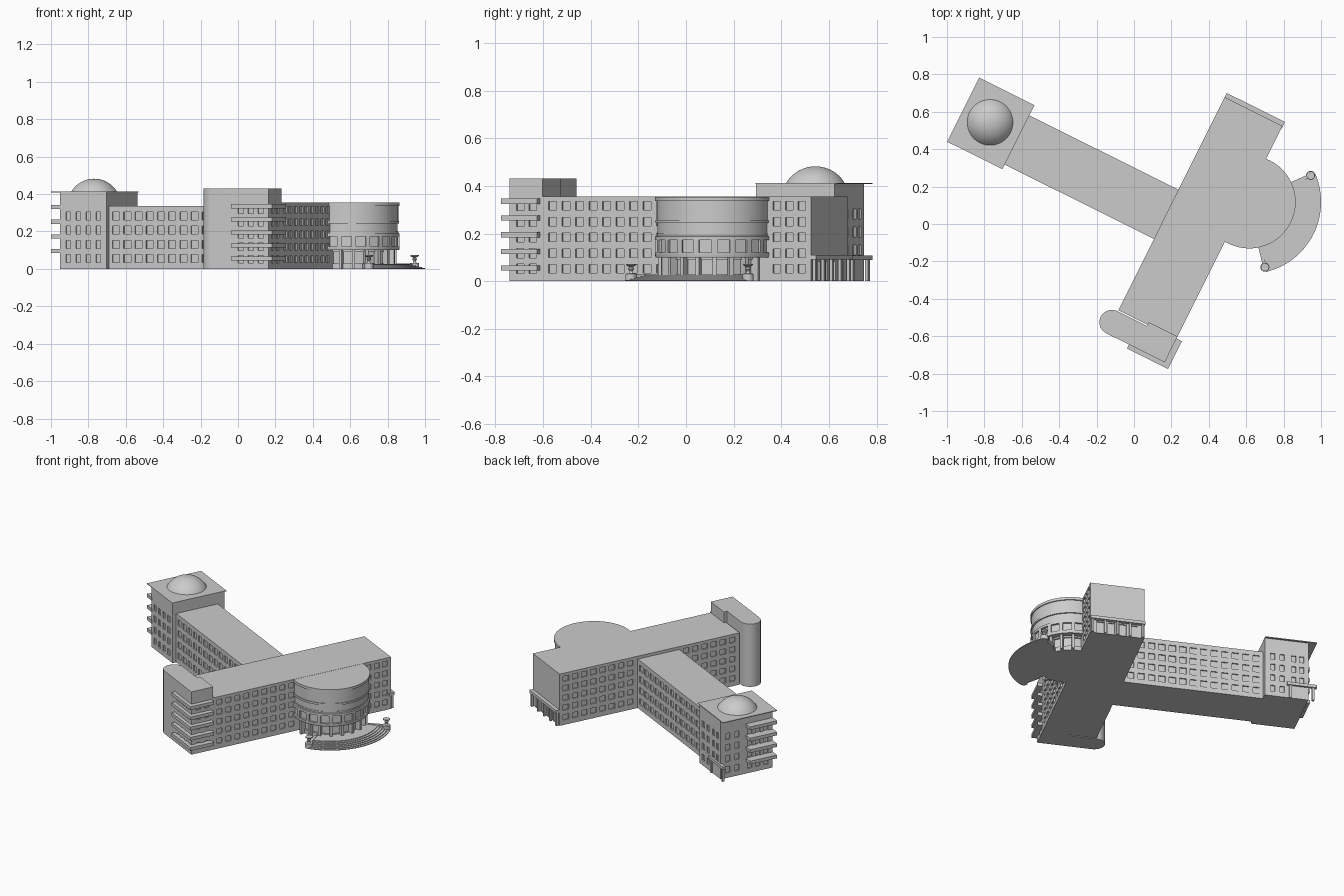
import bpy, bmesh, math
from mathutils import Matrix, Vector

if "Cube" in bpy.data.objects:
    bpy.data.objects.remove(bpy.data.objects["Cube"])

TURN = -math.radians(26.5)      # whole building is turned about z
RC = (0.499, 0.380)             # rotunda centre in building coordinates


def finish(name, bm, smooth=False):
    bmesh.ops.recalc_face_normals(bm, faces=bm.faces)
    me = bpy.data.meshes.new(name)
    bm.to_mesh(me)
    bm.free()
    ob = bpy.data.objects.new(name, me)
    ob.rotation_euler.z = TURN
    bpy.context.collection.objects.link(ob)
    if smooth:
        activate(ob)
        bpy.ops.object.shade_smooth_by_angle(angle=math.radians(30))
    return ob


def activate(ob):
    bpy.ops.object.select_all(action='DESELECT')
    ob.select_set(True)
    bpy.context.view_layer.objects.active = ob


def add_box(bm, x0, x1, y0, y1, z0, z1, m=Matrix()):
    mid = Matrix.Translation(((x0 + x1) / 2, (y0 + y1) / 2, (z0 + z1) / 2))
    bmesh.ops.create_cube(bm, size=1, matrix=m @ mid @ Matrix.Diagonal((x1 - x0, y1 - y0, z1 - z0, 1)))


def boxes(name, items):
    bm = bmesh.new()
    for b in items:
        add_box(bm, *b)
    return finish(name, bm)


def prism(name, pts, z0, z1, smooth=False):
    bm = bmesh.new()
    f = bm.faces.new([bm.verts.new((x, y, z0)) for x, y in pts])
    r = bmesh.ops.extrude_face_region(bm, geom=[f])
    bmesh.ops.translate(bm, vec=(0, 0, z1 - z0), verts=[v for v in r['geom'] if isinstance(v, bmesh.types.BMVert)])
    return finish(name, bm, smooth)


def lathe(name, profile, centre, steps=72):
    bm = bmesh.new()
    vs = [bm.verts.new((centre[0] + r, centre[1], z)) for r, z in profile]
    es = [bm.edges.new(p) for p in zip(vs, vs[1:])]
    bmesh.ops.spin(bm, geom=vs + es, cent=(*centre, 0), axis=(0, 0, 1), angle=2 * math.pi, steps=steps)
    bmesh.ops.remove_doubles(bm, verts=bm.verts, dist=1e-5)
    return finish(name, bm, True)


def around(angle):
    return Matrix.Translation((*RC, 0)) @ Matrix.Rotation(angle, 4, 'Z')


def cut(ob, cutter):
    cutter.hide_render = True
    mod = ob.modifiers.new('windows', 'BOOLEAN')
    mod.object, mod.operation, mod.solver = cutter, 'DIFFERENCE', 'EXACT'
    activate(ob)
    bpy.ops.object.modifier_apply(modifier=mod.name)
    bpy.data.objects.remove(cutter)


D = 0.008                       # window reveal depth


def windows(side, pos, a, b, n, rows, w, h):
    """n columns between a and b on a wall lying at x=pos or y=pos."""
    out = []
    for i in range(n):
        c = a + (b - a) * (i + 0.5) / n
        for z in rows:
            s, t = (pos - D, pos + D), (c - w / 2, c + w / 2)
            out.append((*s, *t, z - h / 2, z + h / 2) if side == 'x' else (*t, *s, z - h / 2, z + h / 2))
    return out


five = [0.052 + 0.066 * i for i in range(5)]
four = [0.055 + 0.076 * i for i in range(4)]

# main wing
main = boxes('main_wing', [(0.131, 0.477, -0.45, 0.823, 0, 0.355)])
cut(main, boxes('main_cutters',
    windows('x', 0.477, -0.42, 0.15, 9, five, 0.036, 0.036) +
    windows('x', 0.477, 0.635, 0.81, 3, five, 0.036, 0.036) +
    windows('x', 0.131, -0.43, -0.04, 6, five, 0.04, 0.036) +
    windows('x', 0.131, 0.29, 0.81, 8, five, 0.04, 0.036) +
    windows('y', 0.823, 0.16, 0.45, 4, [0.042], 0.045, 0.08)))

# rear wing
rear = boxes('rear_wing', [(-0.78, 0.15, -0.024, 0.27, 0, 0.335)])
cut(rear, boxes('rear_cutters',
    windows('y', -0.024, -0.75, 0.12, 13, four, 0.042, 0.042) +
    windows('y', 0.27, -0.75, 0.12, 13, four, 0.042, 0.042)))

# end block carrying the dome
block = boxes('end_block', [(-1.037, -0.76, -0.05, 0.318, 0, 0.41)])
cut(block, boxes('block_cutters',
    windows('y', -0.05, -1.02, -0.78, 4, four, 0.028, 0.042) +
    windows('y', 0.318, -0.90, -0.78, 2, four, 0.028, 0.042) +
    windows('y', 0.318, -1.02, -0.92, 2, four[1:], 0.028, 0.042) +
    windows('x', -1.037, -0.03, 0.14, 3, four, 0.032, 0.045) +
    windows('x', -1.037, 0.17, 0.30, 2, four, 0.03, 0.042)))
boxes('end_block_roof', [(-1.09, -0.76, -0.052, 0.331, 0.408, 0.413)])
boxes('end_block_balconies', [(-1.09, -1.03, -0.052, 0.14, z - 0.011, z + 0.011)
                              for z in (0.095, 0.173, 0.252, 0.33)])
boxes('side_entrance', [(-1.09, -0.90, 0.31, 0.331, 0.088, 0.108),
                        (-1.075, -1.06, 0.31, 0.326, 0, 0.09),
                        (-0.93, -0.915, 0.31, 0.326, 0, 0.09)])

# dome, a shallow spherical cap
R, H = 0.143, 0.07
A = math.acos((R - H) / R)
lathe('dome', [(R * math.sin(A * i / 16), 0.412 + R * math.cos(A * i / 16) - (R - H))
               for i in range(17)], (-0.931, 0.143), 48)

# stair tower with rounded end
arc = [(0.128 - 0.066 * math.sin(math.pi * i / 24), -0.523 + 0.066 * math.cos(math.pi * i / 24))
       for i in range(25)]
tower = prism('tower', arc + [(0.477, -0.589), (0.477, -0.434), (0.306, -0.434), (0.306, -0.457)],
              0, 0.43, True)
cut(tower, boxes('tower_cutters',
    windows('y', -0.589, 0.28, 0.46, 3, five, 0.035, 0.04) +
    windows('x', 0.477, -0.57, -0.45, 2, five, 0.035, 0.04)))
boxes('tower_balconies', [b for i in range(5) for z in [0.055 + 0.07 * i] for b in (
    (0.263, 0.509, -0.613, -0.58, z - 0.011, z + 0.011),
    (0.47, 0.509, -0.613, -0.446, z - 0.011, z + 0.011))])

# rotunda
rot = lathe('rotunda', [(0, 0.0), (0.205, 0.0), (0.205, 0.1), (0.245, 0.1), (0.248, 0.112), (0.248, 0.188),
                        (0.241, 0.19), (0.241, 0.2), (0.238, 0.2), (0.238, 0.244), (0.246, 0.244), (0.246, 0.257),
                        (0.241, 0.257), (0.241, 0.336), (0.248, 0.336), (0.248, 0.354), (0, 0.354)], RC)
N = 20
bm = bmesh.new()
for i in range(-6, 7):
    add_box(bm, 0.235, 0.27, -0.027, 0.027, 0.12, 0.172, around(2 * math.pi * i / N))
    add_box(bm, 0.195, 0.22, -0.024, 0.024, 0.03, 0.09, around(2 * math.pi * i / N))
cut(rot, finish('rotunda_cutters', bm))
bm = bmesh.new()
for i in range(-6, 6):
    add_box(bm, 0.2, 0.232, -0.008, 0.008, 0, 0.101, around(2 * math.pi * (i + 0.5) / N))
finish('rotunda_piers', bm)

# fan of entrance steps
half = math.radians(50)
for k in range(6):
    r = 0.384 - 0.016 * k
    fan = [(RC[0] + q * math.cos(t), RC[1] + q * math.sin(t))
           for q, sgn in ((r, 1), (0.18, -1)) for t in [sgn * half * (j / 24 - 1) for j in range(49)]]
    prism(f'step_{k + 1}', fan, 0, 0.0045 * (k + 1), True)

# cheek walls and bowl urns at both ends of the steps
bm = bmesh.new()
for s in (-1, 1):
    add_box(bm, 0.24, 0.37, -0.009, 0.009, 0, 0.03, around(s * half))
finish('step_cheeks', bm)
for s, side in ((-1, 'left'), (1, 'right')):
    c = around(s * half) @ Vector((0.358, 0, 0))
    lathe(f'urn_{side}', [(0, 0), (0.024, 0), (0.024, 0.031), (0.01, 0.032), (0.006, 0.042), (0.012, 0.05),
                          (0.012, 0.056), (0.007, 0.06), (0.022, 0.068), (0.022, 0.073), (0, 0.07)], c[:2], 24)

# entrance canopy on columns at the end of the main wing
boxes('end_canopy', [(0.131, 0.479, 0.81, 0.848, 0.09, 0.11)] +
      [(x - 0.007, x + 0.007, 0.828, 0.842, 0, 0.092) for x in (0.145, 0.225, 0.305, 0.385, 0.465)])
